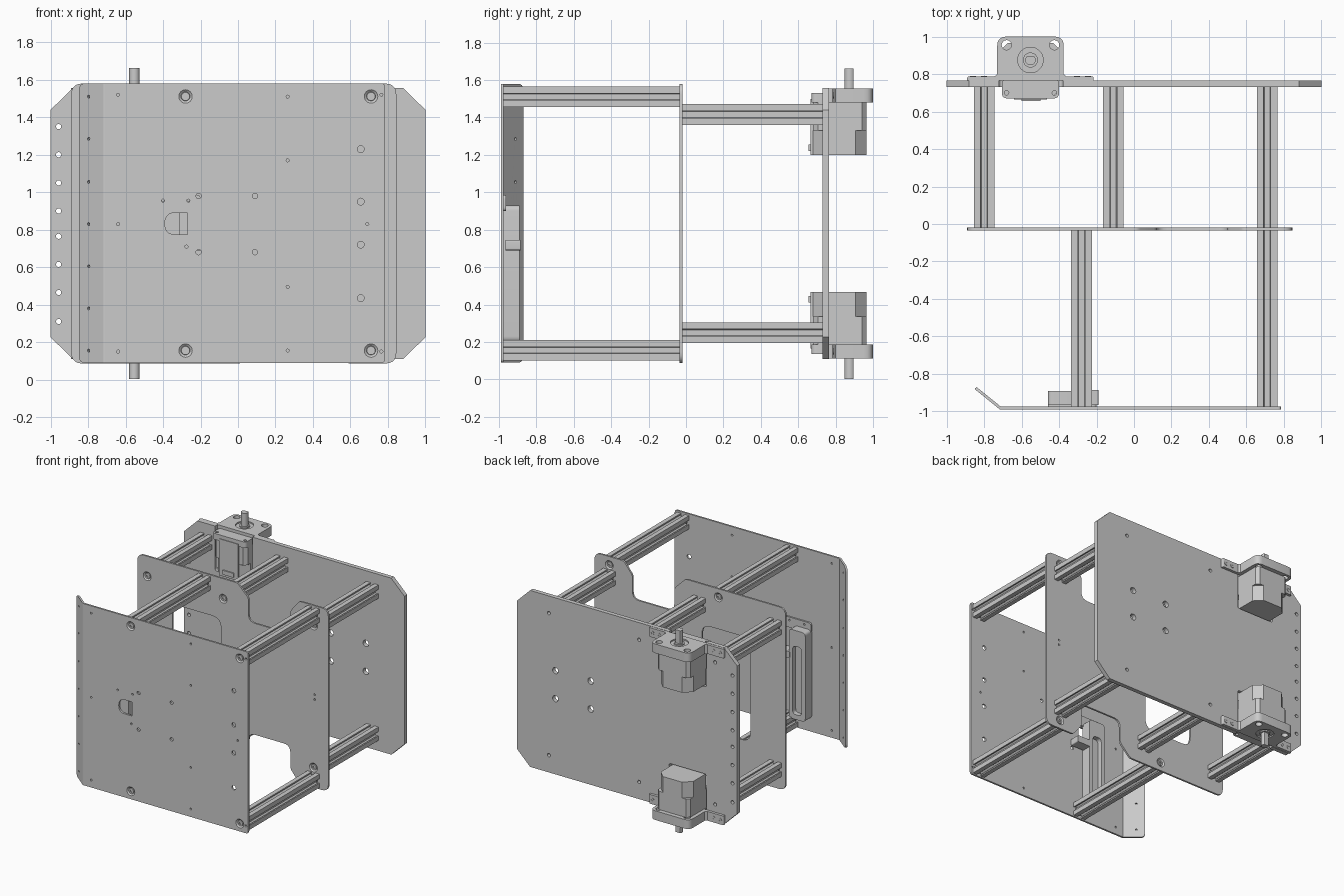
import bpy, bmesh, math
from mathutils import Matrix, Vector

if "Cube" in bpy.data.objects:
    bpy.data.objects.remove(bpy.data.objects["Cube"])

H = 1.666                       # overall height; the model mirrors about H / 2


def circle(x, y, r, n=24):
    return [(x + r * math.cos(2 * math.pi * i / n), y + r * math.sin(2 * math.pi * i / n)) for i in range(n)]


def rounded(corners, steps=5):
    """Outline from (x, y, radius) corners."""
    out = []
    for i, (x, y, r) in enumerate(corners):
        p = Vector((x, y))
        if r == 0:
            out.append((x, y))
            continue
        a = Vector(corners[i - 1][:2])
        b = Vector(corners[(i + 1) % len(corners)][:2])
        a = p + (a - p).normalized() * r
        b = p + (b - p).normalized() * r
        for k in range(steps + 1):
            t = k / steps
            out.append(tuple(a * (1 - t) ** 2 + p * 2 * t * (1 - t) + b * t * t))
    return out


def box(x0, x1, y0, y1, r=0.0):
    return rounded([(x0, y0, r), (x1, y0, r), (x1, y1, r), (x0, y1, r)])


def add_object(name, mesh):
    ob = bpy.data.objects.new(name, mesh)
    bpy.context.collection.objects.link(ob)
    return ob


def slab(name, outline, lo, hi, axis='Y', holes=()):
    """Extrude an outline with holes; axis Y takes (x, z) outlines, axis Z takes (x, y)."""
    cu = bpy.data.curves.new(name, 'CURVE')
    cu.dimensions = '2D'
    cu.fill_mode = 'BOTH'
    cu.extrude = (hi - lo) / 2
    for loop in [outline, *holes]:
        sp = cu.splines.new('POLY')
        sp.points.add(len(loop) - 1)
        for p, (x, y) in zip(sp.points, loop):
            p.co = (x, y, 0, 1)
        sp.use_cyclic_u = True
    tmp = add_object(name + "_tmp", cu)
    bpy.context.view_layer.update()
    mesh = bpy.data.meshes.new_from_object(tmp.evaluated_get(bpy.context.evaluated_depsgraph_get()))
    bpy.data.objects.remove(tmp)
    mid = (lo + hi) / 2
    if axis == 'Y':
        mesh.transform(Matrix.Translation((0, mid, 0)) @ Matrix.Rotation(math.pi / 2, 4, 'X'))
    else:
        mesh.transform(Matrix.Translation((0, 0, mid)))
    bm = bmesh.new()
    bm.from_mesh(mesh)
    bmesh.ops.remove_doubles(bm, verts=bm.verts, dist=1e-5)
    bmesh.ops.recalc_face_normals(bm, faces=bm.faces)
    bm.to_mesh(mesh)
    bm.free()
    return add_object(name, mesh)


def mirror_z(ob):
    mesh = ob.data.copy()
    mesh.transform(Matrix.Translation((0, 0, H)) @ Matrix.Diagonal((1, 1, -1, 1)))
    mesh.flip_normals()
    return add_object(ob.name + "_lower", mesh)


def screw(x, z, y, d):
    """Recessed screw head seen from the plate face y; d points into the plate."""
    bm = bmesh.new()
    rings = []
    for r, depth in ((.036, 0), (.024, .010), (.022, .004), (.010, .004), (.010, .012)):
        rings.append([bm.verts.new((px, y + d * depth, pz)) for px, pz in circle(x, z, r)])
    for a, b in zip(rings, rings[1:]):
        for i in range(24):
            j = (i + 1) % 24
            f = (a[i], a[j], b[j], b[i])
            bm.faces.new(f if d > 0 else f[::-1])
    bm.faces.new(rings[-1] if d > 0 else rings[-1][::-1])
    mesh = bpy.data.meshes.new("beam_screw")
    bm.to_mesh(mesh)
    bm.free()
    return add_object("beam_screw", mesh)


front_beams = [(x, z) for x in (-.28, .71) for z in (.155, H - .155)]
rear_beams = [(x, z) for x in (-.80, -.11, .71) for z in (.25, H - .25)]

# front plate with its drilled holes and D-shaped opening
small = [(-.64, 1.52), (-.64, .83), (-.64, .15), (.265, 1.51), (.265, 1.17), (.265, .495), (.265, .155),
         (.69, .83), (.765, 1.52), (.765, .15), (-.40, .955), (-.265, .955), (-.275, .71)]
holes = [circle(x, z, .008, 12) for x, z in small]
holes += [circle(x, z, .014, 16) for x in (-.21, .09) for z in (.98, .68)]
holes += [circle(.655, z, .018, 16) for z in (1.23, .95, .72, .435)]
holes += [circle(x, z, .036) for x, z in front_beams]
holes.append(rounded([(-.39, .775, .055), (-.27, .775, 0), (-.27, .89, 0), (-.39, .89, .055)]))
slab("front_plate", rounded([(-.71, .09, 0), (.785, .09, .02), (.785, 1.58, .02), (-.71, 1.58, 0)]),
     -.99, -.975, holes=holes)

# bent flange on the left edge of the front plate
flange = slab("front_flange", rounded([(-.167, .09, .04), (0, .09, 0), (0, 1.58, 0), (-.167, 1.58, .04)]),
              -.015, 0, holes=[circle(-.10, z, .008, 12) for z in (.155, .38, .605, .83, 1.055, 1.285, 1.51)])
flange.data.transform(Matrix.Translation((-.71, -.975, 0)) @ Matrix.Rotation(math.radians(-39), 4, 'Z'))
slab("flange_bend", [(-.71, -.975), (-.7194, -.9867), (-.715, -.9893), (-.71, -.99)], .09, 1.58, 'Z')

# middle plate: notched top and bottom, with a large window
top = [(-.89, 1.58, .06), (.02, 1.58, .02), (.12, 1.48, .02), (.12, 1.29, .06),
       (.50, 1.29, .06), (.50, 1.48, .02), (.58, 1.58, .02), (.845, 1.58, .06)]
holes = [circle(x, z, .036) for x, z in front_beams + rear_beams]
holes += [circle(.72, z, .008, 12) for z in (.85, .81)]
holes.append(box(-.57, -.13, .40, 1.25, .08))
slab("middle_plate", rounded(top + [(x, H - z, r) for x, z, r in top[::-1]]), -.035, -.02, holes=holes)

# rear plate: chamfered corners, notches where the motors pass through
top = [(-1, 1.44, 0), (-.88, 1.557, 0), (-.72, 1.557, 0), (-.72, 1.19, .02), (-.38, 1.19, .02),
       (-.38, 1.557, 0), (.88, 1.557, 0), (1, 1.44, 0)]
holes = [circle(-.957, z, .014, 16) for z in (.31, .465, .615, .765, .90, 1.05, 1.20, 1.35)]
holes += [circle(x, z, .026) for x in (.33, .65) for z in (.96, .73)]
holes += [circle(x, z, .014, 16) for x, z in rear_beams]
slab("rear_plate", rounded(top + [(x, H - z, r) for x, z, r in top[::-1]]), .73, .765, holes=holes)

# slotted beams and their screws
side = [(-.055, .055), (-.018, .055), (-.018, .044), (-.033, .044), (-.015, .026),
        (.015, .026), (.033, .044), (.018, .044), (.018, .055)]


def beam(name, x, z, y0, y1):
    prof = []
    for q in range(4):
        c, s = (1, 0, -1, 0)[q], (0, -1, 0, 1)[q]
        prof += [(x + c * u - s * v, z + s * u + c * v) for u, v in side]
    slab(name, prof, y0, y1, holes=[circle(x, z, .012, 12)])


for x, z in front_beams:
    beam("front_beam", x, z, -.975, -.035)
    screw(x, z, -.99, 1)
    screw(x, z, -.02, -1)
for x, z in rear_beams:
    beam("rear_beam", x, z, -.02, .73)
    screw(x, z, -.035, 1)

# upper motor: body, face flange, bracket, boss, shaft


def chamfered(x0, x1, y0, y1, c):
    return [(x0 + c, y0), (x1 - c, y0), (x1, y0 + c), (x1, y1 - c),
            (x1 - c, y1), (x0 + c, y1), (x0, y1 - c), (x0, y0 + c)]


half = [(-.215, .765, 0), (-.215, .787, .01), (-.36, .787, 0), (-.375, .80, 0), (-.375, 1.0, .05)]
bracket = rounded(half + [(-1.105 - x, y, r) for x, y, r in half[::-1]])
cx, cy = -.5525, .875
shaft = [(x, min(y, cy + .020)) for x, y in circle(cx, cy, .028)]
motor = [
    slab("motor_body", chamfered(-.70, -.405, .68, .965, .025), 1.33, 1.48, 'Z'),
    slab("motor_cap", chamfered(-.70, -.405, .68, .965, .06), 1.20, 1.33, 'Z'),
    slab("motor_flange", box(-.705, -.40, .67, .775, .03), 1.48, 1.53, 'Z',
         [circle(x, .70, .012, 12) for x in (-.68, -.425)]),
    slab("motor_front_block", box(-.64, -.465, .665, .69), 1.20, 1.50, 'Z'),
    slab("motor_connector", box(-.60, -.50, 1.22, 1.255), .655, .68),
    slab("motor_bracket", bracket, 1.48, 1.555, 'Z',
         [circle(x, .955, .026) for x in (-.68, -.425)] + [circle(cx, cy, .068, 32)]),
    slab("motor_boss", circle(cx, cy, .068, 32), 1.47, 1.545, 'Z'),
    slab("motor_collar", circle(cx, cy, .040, 24), 1.54, 1.555, 'Z'),
    slab("motor_shaft", shaft, 1.50, 1.663, 'Z'),
]
for x in (-.86, -.80, -.305, -.245):
    motor.append(slab("bracket_screw", circle(x, 1.518, .016, 16), .78, .79,
                      holes=[circle(x, 1.518, .008, 12)]))
for part in motor:
    mirror_z(part)

# latch housing behind the front plate: hollow channel, mounting tab, side arm
slab("latch_housing", box(-.46, -.31, .20, .93, .03), -.975, -.89,
     holes=[box(-.425, -.345, .24, .80, .03)])
slab("latch_recess", box(-.43, -.34, .235, .805), -.975, -.93)
slab("latch_tab", box(-.46, -.20, .90, .985, .02), -.975, -.962,
     holes=[circle(x, .96, .008, 12) for x in (-.40, -.265)])
slab("latch_arm", box(-.32, -.19, .69, .745, .01), -.965, -.885)

# smooth round surfaces, keep edges sharp
bpy.ops.object.select_all(action='SELECT')
bpy.context.view_layer.objects.active = bpy.context.scene.objects[0]
bpy.ops.object.shade_smooth_by_angle(angle=math.radians(25))
